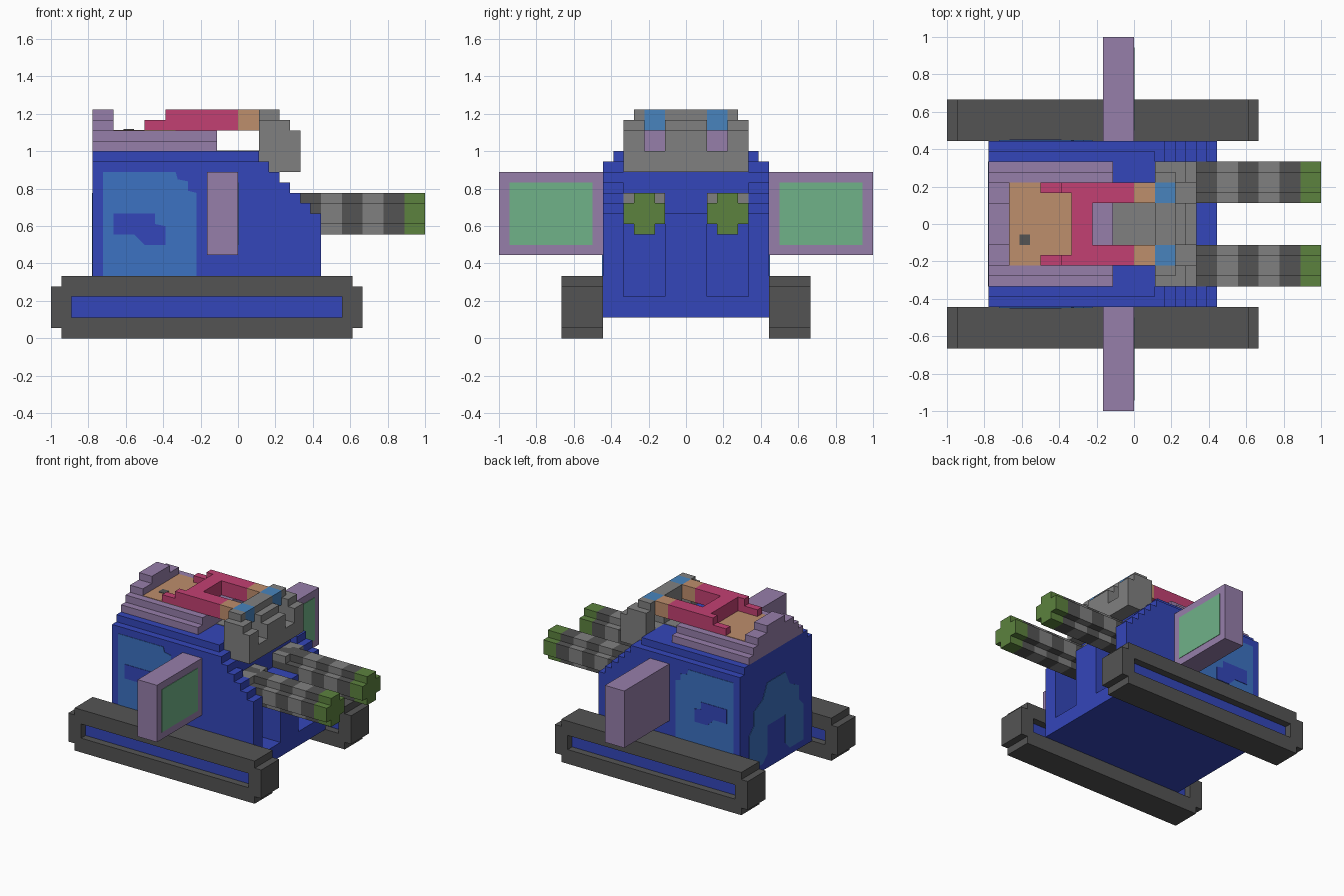
import bpy
import bmesh
from mathutils import Vector

cube = bpy.data.objects.get("Cube")
if cube:
    bpy.data.objects.remove(cube, do_unlink=True)

U = 1 / 18  # one block of the model


def material(name, rgb):
    lin = [((c / 255 + 0.055) / 1.055) ** 2.4 for c in rgb] + [1]
    m = bpy.data.materials.new(name)
    m.use_nodes = True
    m.diffuse_color = lin
    m.node_tree.nodes["Principled BSDF"].inputs["Base Color"].default_value = lin
    return m


BLUE = material("royal blue", (52, 70, 186))
DARK = material("dark grey", (84, 84, 84))
GREY = material("mid grey", (128, 128, 128))
PURPLE = material("dusty purple", (150, 126, 170))
MIDBLUE = material("medium blue", (60, 114, 194))
RED = material("raspberry", (194, 64, 114))
TAN = material("tan", (190, 142, 108))
GREEN = material("leaf green", (92, 130, 62))
MINT = material("mint", (112, 178, 136))
SKY = material("sky blue", (72, 132, 190))


def finish(name, bm, mat):
    bmesh.ops.recalc_face_normals(bm, faces=bm.faces)
    me = bpy.data.meshes.new(name)
    bm.to_mesh(me)
    bm.free()
    me.materials.append(mat)
    ob = bpy.data.objects.new(name, me)
    bpy.context.collection.objects.link(ob)
    return ob


def boxes(name, mat, items, mirror=False):
    """Boxes given as x0, x1, y0, y1, z0, z1 in blocks, optionally mirrored across y."""
    bm = bmesh.new()
    for x0, x1, y0, y1, z0, z1 in items:
        for s in ((1, -1) if mirror else (1,)):
            vs = bmesh.ops.create_cube(bm, size=1)["verts"]
            for v in vs:
                v.co = Vector(((x0 + x1) / 2 + v.co.x * (x1 - x0),
                               s * (y0 + y1) / 2 + v.co.y * (y1 - y0),
                               (z0 + z1) / 2 + v.co.z * (z1 - z0))) * U
    return finish(name, bm, mat)


def prism(name, mat, axis, outline, a, b):
    """Extrude an outline along x (points are y, z) or y (points are x, z)."""
    def place(p, t):
        return Vector((t, p[0], p[1]) if axis == "x" else (p[0], t, p[1])) * U
    bm = bmesh.new()
    face = bm.faces.new([bm.verts.new(place(p, a)) for p in outline])
    ext = bmesh.ops.extrude_face_region(bm, geom=[face])["geom"]
    move = place((0, 0), b - a)
    bmesh.ops.translate(bm, vec=move, verts=[g for g in ext if isinstance(g, bmesh.types.BMVert)])
    return finish(name, bm, mat)


# Hull: main block, narrower deck, floor and centre column of the open nose
boxes("hull", BLUE, [
    (-14, 2, -8, 8, 2, 17), (-14, 2, -7, 7, 17, 18),
    (2, 4, -6, 6, 2, 16), (4, 8, -6, 6, 2, 4), (4, 8, -2, 2, 4, 12)])

# Stepped cheeks either side of the nose
stairs = [(2, 2)]
for i in range(6):
    stairs += [(2 + i, 17 - i), (3 + i, 17 - i)]
stairs.append((8, 2))
for side, (a, b) in {"left": (6, 8), "right": (-8, -6)}.items():
    prism(side + "_nose_cheek", BLUE, "y", stairs, a, b)

# Tracks: dark frame around a recessed blue core
for side, s in (("left", 1), ("right", -1)):
    a, b = sorted((8 * s, 12 * s))
    boxes(side + "_track", DARK, [
        (-17, 11, a, b, 0, 1), (-18, 12, a, b, 1, 2), (-18, -16, a, b, 2, 4),
        (10, 12, a, b, 2, 4), (-18, 12, a, b, 4, 5), (-17, 11, a, b, 5, 6)])
    boxes(side + "_track_core", BLUE, [(-16, 10, a + 1, b - 1, 2, 4)])

    # Side wings with a bright panel on the forward face
    a, b = sorted((8 * s, 18 * s))
    boxes(side + "_wing", PURPLE, [(-3, 0, a, b, 8, 16)])
    a, b = sorted((9 * s, 17 * s))
    boxes(side + "_wing_panel", MINT, [(0, 0.06, a, b, 9, 15)])

    # Painted flank with a small mark on it
    prism(side + "_flank_paint", MIDBLUE, "y",
          [(-13, 3), (-4, 3), (-4, 14), (-4.8, 14.2), (-4.8, 15.1), (-5.8, 15.3),
           (-6, 16), (-13, 16)], 8 * s, 8.06 * s)
    prism(side + "_flank_mark", BLUE, "y",
          [(-12, 10), (-10, 10), (-9, 9), (-7, 9), (-7, 10.8), (-8, 11), (-8, 12),
           (-12, 12)], 8 * s, 8.12 * s)

    # Banded gun with a cross-shaped section
    c, z = 4 * s, 12
    cross = [(c + y, z + h) for y, h in (
        (-1, -2), (1, -2), (1, -1), (2, -1), (2, 1), (1, 1),
        (1, 2), (-1, 2), (-1, 1), (-2, 1), (-2, -1), (-1, -1))]
    for i, mat in enumerate((DARK, GREY, DARK, GREY, DARK, GREEN)):
        start = 4 if i == 0 else 6 + 2 * i
        prism(f"{side}_gun_band_{i + 1}", mat, "x", cross, start, 8 + 2 * i)
    boxes(side + "_gun_mount", GREY, [(4, 6, c - 2, c + 2, 13, 14)])

# Rear arch painted on the back
prism("rear_arch_paint", MIDBLUE, "x",
      [(-6, 3), (-3, 3), (-2, 4), (-2, 8), (2, 8), (2, 4), (3, 3), (6, 3), (6, 8), (5, 9),
       (5, 11), (3, 12), (2, 14), (-2, 14), (-3, 12), (-5, 11), (-5, 9), (-6, 8)],
      -14.06, -14)

# Rear deckhouse with a stepped tail
boxes("deckhouse", PURPLE, [
    (-14, -2, -6, 6, 18, 19), (-14, -2, -5, 5, 19, 20),
    (-14, -12, -4, 4, 20, 21), (-14, -12, -2, 2, 21, 22)])
boxes("seat_pad", TAN, [(-12, -6, -4, 4, 20, 20.06)])
boxes("seat_button", DARK, [(-11, -10, -2, -1, 20, 20.12)])

# Raised roof frame and its front caps
boxes("roof_frame_arms", RED, [(-9, -7, 3, 4, 20, 21), (-7, -6, 3, 4, 20, 22),
                               (-6, 0, 2, 4, 20, 22)], mirror=True)
boxes("roof_frame_bar", RED, [(-6, -4, -2, 2, 20, 22)])
boxes("roof_frame_caps", TAN, [(0, 2, 2, 4, 20, 22)], mirror=True)
boxes("cockpit_floor", GREY, [(-2, 2, -2, 2, 18, 18.06)])

# Front visor: outer pillars, centre post, sill and blue window heads
boxes("visor_pillars", GREY, [(2, 4, 4, 5, 21, 22), (2, 5, 4, 6, 20, 21),
                              (2, 6, 4, 6, 16, 20)], mirror=True)
boxes("visor_sill", GREY, [(2, 6, 2, 4, 16, 18)], mirror=True)
boxes("visor_post", GREY, [(2, 4, -2, 2, 21, 22), (2, 5, -2, 2, 20, 21),
                           (2, 6, -2, 2, 16, 20)])
boxes("window_heads", SKY, [(2, 4, 2, 4, 20, 22)], mirror=True)
